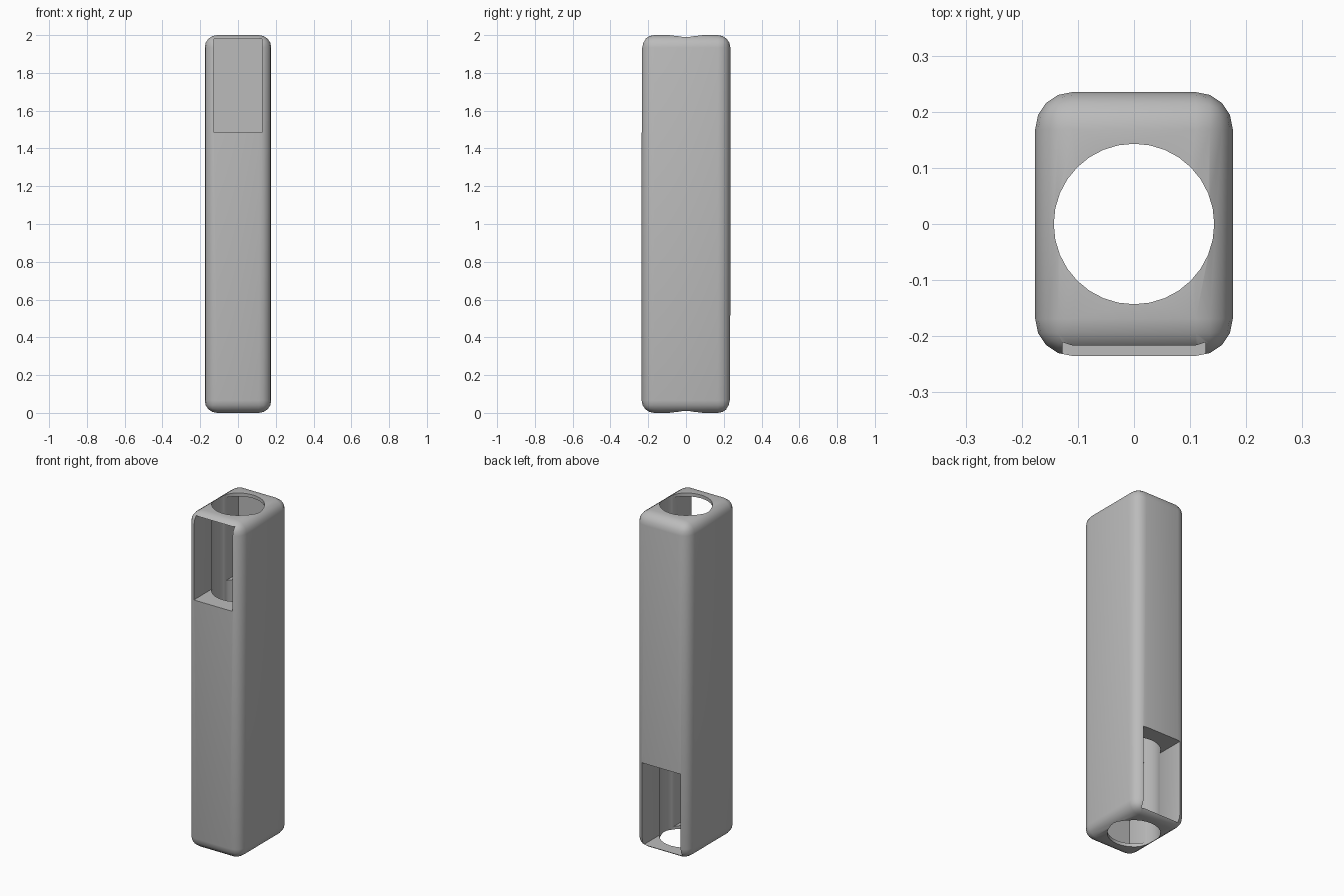
import bpy
import bmesh
from mathutils import Matrix, Vector

old = bpy.data.objects.get("Cube")
if old:
    bpy.data.objects.remove(old, do_unlink=True)

WIDTH, DEPTH, HEIGHT = 0.352, 0.47, 2.0
ROUND = 0.066          # edge rounding
BORE = 0.143           # bore radius
POCKET = 0.127         # half width of the window pockets
WALL = 0.048           # wall behind each pocket
LIP, SILL = 0.02, 0.515  # pocket ends, measured from the nearest end


def new_object(name, bm):
    mesh = bpy.data.meshes.new(name)
    bm.to_mesh(mesh)
    bm.free()
    obj = bpy.data.objects.new(name, mesh)
    bpy.context.collection.objects.link(obj)
    return obj


def box(name, low, high, rounding=0):
    low, high = Vector(low), Vector(high)
    bm = bmesh.new()
    place = Matrix.Translation((low + high) / 2) @ Matrix.Diagonal((high - low).to_4d())
    bmesh.ops.create_cube(bm, size=1, matrix=place)
    if rounding:
        bmesh.ops.bevel(bm, geom=bm.edges[:], offset=rounding, segments=4,
                        profile=0.5, affect='EDGES')
    return new_object(name, bm)


def cut(target, cutter):
    cutter.hide_render = True
    mod = target.modifiers.new("cut", 'BOOLEAN')
    mod.operation = 'DIFFERENCE'
    mod.solver = 'EXACT'
    mod.object = cutter
    bpy.context.view_layer.objects.active = target
    bpy.ops.object.modifier_apply(modifier=mod.name)
    bpy.data.objects.remove(cutter, do_unlink=True)


# Rounded outer body
body = box("sleeve_body", (-WIDTH / 2, -DEPTH / 2, 0),
           (WIDTH / 2, DEPTH / 2, HEIGHT), ROUND)

# Bore running the full height
bm = bmesh.new()
bmesh.ops.create_cone(bm, cap_ends=True, segments=32, radius1=BORE, radius2=BORE,
                      depth=HEIGHT * 1.2, matrix=Matrix.Translation((0, 0, HEIGHT / 2)))
cut(body, new_object("bore_cutter", bm))

# Window pockets: front at the top, back at the bottom
inner = DEPTH / 2 - WALL
cut(body, box("front_window_cutter", (-POCKET, -DEPTH, HEIGHT - SILL),
              (POCKET, inner, HEIGHT - LIP)))
cut(body, box("back_window_cutter", (-POCKET, -inner, LIP),
              (POCKET, DEPTH, SILL)))

# Single grey material
grey = bpy.data.materials.new("plain_grey")
grey.use_nodes = True
colour = (0.5, 0.5, 0.5, 1)
grey.diffuse_color = colour
grey.node_tree.nodes["Principled BSDF"].inputs["Base Color"].default_value = colour
body.data.materials.clear()
body.data.materials.append(grey)
for face in body.data.polygons:
    face.material_index = 0

# Smooth shading with sharp window and bore edges
bpy.ops.object.select_all(action='DESELECT')
body.select_set(True)
bpy.context.view_layer.objects.active = body
bpy.ops.object.shade_smooth_by_angle(angle=0.6)
